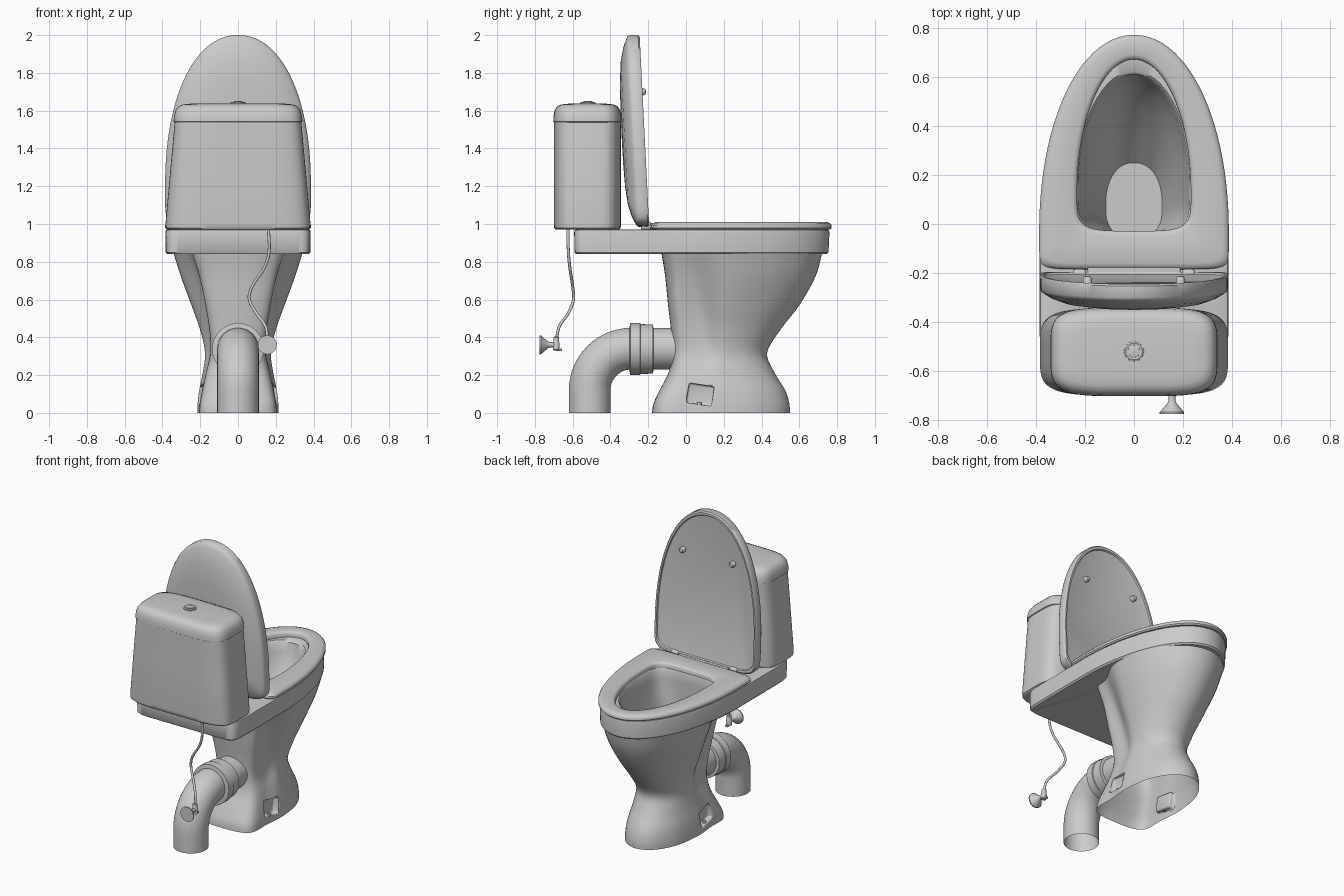
import bpy, bmesh, math
from mathutils import Vector

if "Cube" in bpy.data.objects:
    bpy.data.objects.remove(bpy.data.objects["Cube"])


def finish(name, bm, angle=40):
    bmesh.ops.recalc_face_normals(bm, faces=bm.faces)
    me = bpy.data.meshes.new(name)
    bm.to_mesh(me)
    bm.free()
    ob = bpy.data.objects.new(name, me)
    bpy.context.collection.objects.link(ob)
    bpy.ops.object.select_all(action='DESELECT')
    ob.select_set(True)
    bpy.context.view_layer.objects.active = ob
    bpy.ops.object.shade_smooth_by_angle(angle=math.radians(angle))
    return ob


def loft(name, rings, start=False, end=False, loop=False, angle=40):
    bm = bmesh.new()
    vs = [[bm.verts.new(p) for p in r] for r in rings]
    n = len(vs[0])
    pairs = list(zip(vs, vs[1:])) + ([(vs[-1], vs[0])] if loop else [])
    for a, b in pairs:
        for i in range(n):
            j = (i + 1) % n
            bm.faces.new((a[i], a[j], b[j], b[i]))
    if start:
        bm.faces.new(vs[0])
    if end:
        bm.faces.new(vs[-1])
    return finish(name, bm, angle)


def egg(w, yf, yb, yc, z, pf=2.0, pb=6.0, n=96):
    """Closed outline: oval front half, squarer back half."""
    out = []
    for i in range(n):
        t = 2 * math.pi * (i + 0.5) / n
        c, s = math.cos(t), math.sin(t)
        p = pf if s > 0 else pb
        x = math.copysign(abs(c) ** (2 / p), c) * w
        h = abs(s) ** (2 / p)
        out.append(Vector((x, yc + h * (yf - yc) if s > 0 else yc + h * (yb - yc), z)))
    return out


def spline(pts, k, closed=False):
    """Catmull-Rom through tuples of any length."""
    n, out = len(pts), []
    for i in range(n if closed else n - 1):
        g = [pts[(i + d) % n] if closed else pts[min(max(i + d, 0), n - 1)] for d in (-1, 0, 1, 2)]
        for s in range(k):
            t = s / k
            out.append(tuple(0.5 * (2 * b + (c - a) * t + (2*a - 5*b + 4*c - d) * t*t
                                    + (3*b - a - 3*c + d) * t**3) for a, b, c, d in zip(*g)))
    return out if closed else out + [tuple(pts[-1])]


def tube(name, path, radii, axis=None, n=32, caps=True):
    pts = [Vector(p) for p in path]
    rings = []
    for i, p in enumerate(pts):
        d = Vector(axis) if axis else pts[min(i + 1, len(pts) - 1)] - pts[max(i - 1, 0)]
        q = Vector((0, 0, -1)).rotation_difference(d.normalized())
        r = radii[i] if isinstance(radii, (list, tuple)) else radii
        rings.append([p + q @ Vector((r * math.cos(a), r * math.sin(a), 0))
                      for a in (2 * math.pi * k / n for k in range(n))])
    return loft(name, rings, caps, caps)


def box(name, c, size, bevel=0.0, rot=0.0):
    bm = bmesh.new()
    bmesh.ops.create_cube(bm, size=1)
    for v in bm.verts:
        v.co = Vector(a * b for a, b in zip(v.co, size))
    if bevel:
        bmesh.ops.bevel(bm, geom=bm.edges[:], offset=bevel, segments=3, affect='EDGES', profile=0.5)
    ob = finish(name, bm)
    ob.location = c
    ob.rotation_euler.x = rot
    return ob


# Pedestal: z, front y, back y, half width, its y, flank groove width, its y, back width
levels = [(0, .55, -.18, .215, .18, .205, .03, .185),
          (.05, .547, -.172, .213, .18, .203, .035, .18),
          (.12, .525, -.14, .205, .18, .193, .05, .165),
          (.22, .465, -.09, .185, .19, .172, .08, .145),
          (.32, .43, -.075, .175, .20, .150, .11, .13),
          (.44, .50, -.08, .20, .21, .150, .09, .14),
          (.57, .60, -.095, .245, .21, .170, .07, .16),
          (.72, .685, -.11, .30, .22, .210, .05, .185),
          (.845, .72, -.13, .34, .22, .255, .03, .215)]
rings = []
for z, yf, yb, w, ym, g, yg, r in spline(levels, 5):
    d = yf - ym
    half = [(.5*w, ym + .87*d), (.87*w, ym + .5*d), (w, ym), (g, yg), (r, yb + .035)]
    sec = [(0, yf)] + half + [(0, yb)] + [(-x, y) for x, y in reversed(half)]
    rings.append([Vector((x, y, z)) for x, y in spline(sec, 7, True)])
pedestal = loft("pedestal", rings, True, True)

# Bolt pockets cut in both sides of the foot, then open top and bottom
for s in (-1, 1):
    cut = box("pocket_cutter", (s * .225, .075, .097), (.11, .135, .105), .012, -.15)
    cut.hide_render = True
    bpy.context.view_layer.objects.active = pedestal
    mod = pedestal.modifiers.new("pocket", 'BOOLEAN')
    mod.object = cut
    mod.operation = 'DIFFERENCE'
    bpy.ops.object.modifier_apply(modifier=mod.name)
    bpy.data.objects.remove(cut)
    tube("floor_bolt", [(s * .188, .07, .058), (s * .188, .07, .04)], .012, (0, 0, -1), 12)
bm = bmesh.new()
bm.from_mesh(pedestal.data)
ends = [f for f in bm.faces if all(v.co.z < .001 for v in f.verts) or all(v.co.z > .844 for v in f.verts)]
bmesh.ops.delete(bm, geom=ends, context='FACES')
bm.to_mesh(pedestal.data)
bm.free()

# Rim deck and basin in one skin, from underside over the rim to the basin floor
loft("bowl_and_deck", [
    egg(.24, .65, -.09, .15, .84, 2, 4),
    egg(.373, .745, -.582, -.05, .84, 2.05, 16),
    egg(.383, .755, -.59, -.05, .85, 2.05, 16),
    egg(.385, .76, -.592, -.05, .955, 2.05, 16),
    egg(.382, .757, -.589, -.05, .967, 2.05, 16),
    egg(.372, .747, -.580, -.05, .972, 2.05, 16),
    egg(.235, .625, -.045, .15, .972, 2, 4),
    egg(.228, .612, -.04, .15, .962, 2, 4),
    egg(.222, .60, -.04, .15, .90, 2, 4),
    egg(.205, .56, -.04, .15, .80, 2, 3.5),
    egg(.175, .47, -.045, .13, .67, 2, 3),
    egg(.14, .34, -.05, .10, .53, 2, 3),
    egg(.115, .25, -.05, .08, .44, 2.2, 3)], end=True)

# Seat ring
def seat_out(k, z):
    return egg(.387 - k, .772 - k, -.185 + k, -.03, z, 2.05, 9)
def seat_in(k, z):
    return egg(.232 + k, .672 + k, -.028 - k, .13, z, 2, 4.5)
loft("seat", [seat_out(.008, .972), seat_out(0, .98), seat_out(0, .993), seat_out(.008, 1.004),
              seat_out(.025, 1.01), seat_in(.02, 1.01), seat_in(.006, 1.005), seat_in(0, .995),
              seat_in(0, .974)], loop=True)
box("seat_back_strip", (0, -.195, .988), (.38, .08, .032), .008)

# Raised lid: egg outline standing up and leaning slightly back
def lid_ring(k, off):
    out = []
    for p in egg(.386, 2.0, .985, 1.2, 0, 2.15, 7):
        z = 1.45 + (p.y - 1.45) * k
        out.append(Vector((p.x * k, -.195 - .05 * (z - .99) - off, z)))
    return out
loft("lid", [lid_ring(k, o) for k, o in (
    (.93, .012), (.945, .01), (.955, .001), (.985, 0), (1, .008), (1, .055), (.985, .066), (.95, .075),
    (.88, .09), (.75, .107), (.55, .117), (.3, .121), (.05, .122))], True, True)
for s in (-1, 1):
    tube("lid_bumper", [(s * .19, y, 1.7) for y in (-.25, -.225, -.215, -.212)],
         [.019, .019, .013, .004], (0, 1, 0), 20)
    box("hinge_block", (s * .222, -.212, .992), (.055, .055, .045), .012)
    tube("hinge_pin", [(s * .19, -.225, 1.0), (s * .30, -.225, 1.0)], .014, (s, 0, 0), 16)

# Tank and its cover
def tank_ring(w, d, z):
    return egg(w, -.522 + d, -.522 - d, -.522, z, 4.5, 4.5)
loft("tank", [tank_ring(.372, .168, .97), tank_ring(.382, .176, .978), tank_ring(.384, .178, 1.0),
              tank_ring(.36, .178, 1.27), tank_ring(.335, .178, 1.545)], True, True)
loft("tank_cover", [tank_ring(.335, .175, 1.538), tank_ring(.341, .181, 1.542), tank_ring(.339, .18, 1.57),
                    tank_ring(.331, .174, 1.602), tank_ring(.315, .16, 1.623), tank_ring(.29, .138, 1.633),
                    tank_ring(.25, .10, 1.637)], True, True)

# Flush button
tube("button_ring", [(0, -.52, z) for z in (1.644, 1.646, 1.643, 1.63)], [.028, .034, .04, .041], (0, 0, -1))
tube("flush_button", [(0, -.52, z) for z in (1.65, 1.648, 1.635)], [.018, .025, .026], (0, 0, -1))

# Waste pipe with elbow and collar
path = [(0, -.04, .34), (0, -.17, .34)]
path += [(0, -.29 - .22 * math.sin(a), .12 + .22 * math.cos(a))
         for a in (math.pi / 2 * i / 16 for i in range(17))] + [(0, -.51, 0)]
tube("waste_pipe", path, .11, caps=False, n=48)
tube("pipe_collar", [(0, y, .338) for y in (-.172, -.175, -.24, -.243, -.295, -.30)],
     [.11, .13, .132, .137, .137, .11], (0, -1, 0), 48)

# Supply hose
hose = [(.16, -.625, .98), (.165, -.623, .86), (.14, -.615, .77), (.075, -.6, .67), (.06, -.596, .6),
        (.095, -.622, .53), (.145, -.67, .46), (.155, -.685, .39)]
tube("supply_hose", spline(hose, 8), .008, n=12)

# Shut-off valve with wall flange
tube("valve_body", [(.155, -.687, z) for z in (.405, .40, .375, .37, .335, .33)],
     [.01, .015, .015, .018, .018, .012], (0, 0, -1), 20)
tube("valve_stem", [(.155, y, .36) for y in (-.68, -.72, -.73, -.745, -.768, -.775)],
     [.014, .014, .018, .03, .05, .05], (0, -1, 0))
box("valve_handle", (.155, -.672, .335), (.02, .03, .014), .004)
